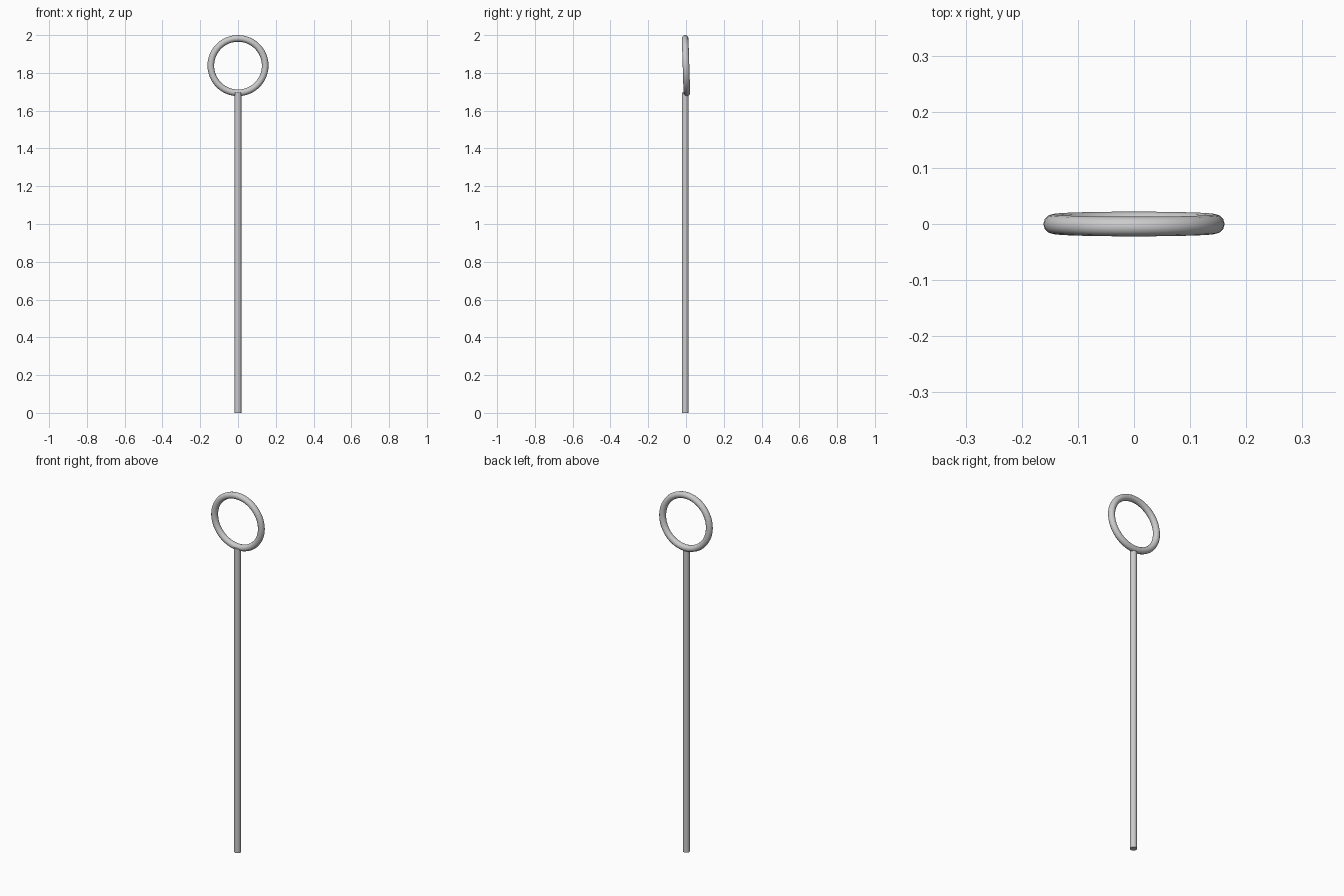
import bpy
from math import radians

if "Cube" in bpy.data.objects:
    bpy.data.objects.remove(bpy.data.objects["Cube"])

ROD_R, ROD_TOP = 0.018, 1.695
RING_R, TUBE_R = 0.144, 0.0175

# straight handle
bpy.ops.mesh.primitive_cylinder_add(vertices=16, radius=ROD_R, depth=ROD_TOP,
                                    location=(0, -0.004, ROD_TOP / 2))
rod = bpy.context.object
rod.name = "handle_rod"
bpy.ops.object.shade_smooth_by_angle(angle=radians(40))

# upright ring on top, leaning very slightly forward
bpy.ops.mesh.primitive_torus_add(major_segments=48, minor_segments=12,
                                 major_radius=RING_R, minor_radius=TUBE_R,
                                 location=(0, 0, 2 - RING_R - TUBE_R),
                                 rotation=(radians(91.8), 0, 0))
ring = bpy.context.object
ring.name = "ring_loop"
bpy.ops.object.shade_smooth_by_angle(angle=radians(40))
